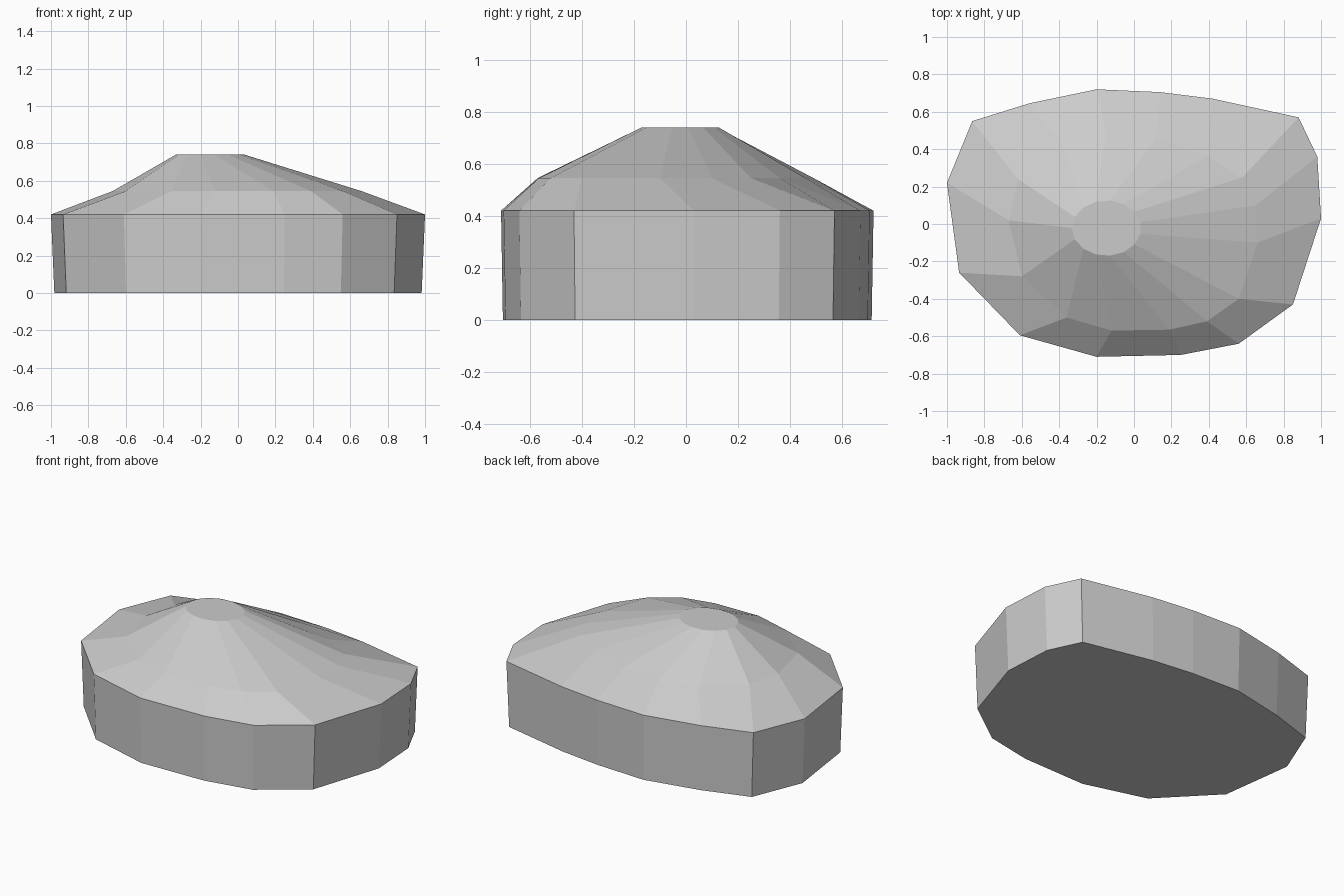
import bpy
import bmesh
import math

cube = bpy.data.objects.get("Cube")
if cube:
    bpy.data.objects.remove(cube, do_unlink=True)


def make_material(name, colour):
    mat = bpy.data.materials.new(name)
    mat.use_nodes = True
    mat.diffuse_color = colour
    mat.node_tree.nodes["Principled BSDF"].inputs["Base Color"].default_value = colour
    return mat


def add_ring(bm, points, height):
    return [bm.verts.new((x, y, height)) for x, y in points]


def bridge(bm, lower, upper):
    count = len(lower)
    for i in range(count):
        j = (i + 1) % count
        bm.faces.new((lower[i], lower[j], upper[j], upper[i]))


# Irregular outline of the rim, counter-clockwise from the front
rim = [(-.2, -.71), (.25, -.7), (.56, -.64), (.85, -.43), (1, .03),
       (.98, .36), (.88, .57), (.42, .67), (.14, .705), (-.2, .72),
       (-.56, .645), (-.865, .55), (-1, .22), (-.935, -.26), (-.61, -.595)]

# Crease where the slope steepens
shoulder = [(-.12, -.57), (.19, -.565), (.39, -.52), (.56, -.4), (.66, -.1),
            (.65, .1), (.58, .25), (.39, .36), (.12, .46), (-.15, .49),
            (-.39, .43), (-.62, .24), (-.67, .02), (-.6, -.28), (-.36, -.5)]

# Base tapers in slightly; the summit is a small flat ellipse
base = [(x * .982, y * .99) for x, y in rim]
step = math.tau / len(rim)
angles = [math.pi + (i - 12) * step for i in range(len(rim))]
summit = [(-.147 + .185 * math.cos(a), -.022 + .148 * math.sin(a)) for a in angles]

bm = bmesh.new()
layers = [(base, 0), (rim, .42), (shoulder, .545), (summit, .74)]
rings = [add_ring(bm, points, height) for points, height in layers]
for lower, upper in zip(rings, rings[1:]):
    bridge(bm, lower, upper)
bm.faces.new(rings[-1])
bm.faces.new(list(reversed(rings[0])))
bmesh.ops.recalc_face_normals(bm, faces=bm.faces)

# Faceted stone mound
mesh = bpy.data.meshes.new("stone_mound")
bm.to_mesh(mesh)
bm.free()
mesh.materials.append(make_material("light grey", (.6, .6, .6, 1)))
stone = bpy.data.objects.new("stone_mound", mesh)
bpy.context.collection.objects.link(stone)
